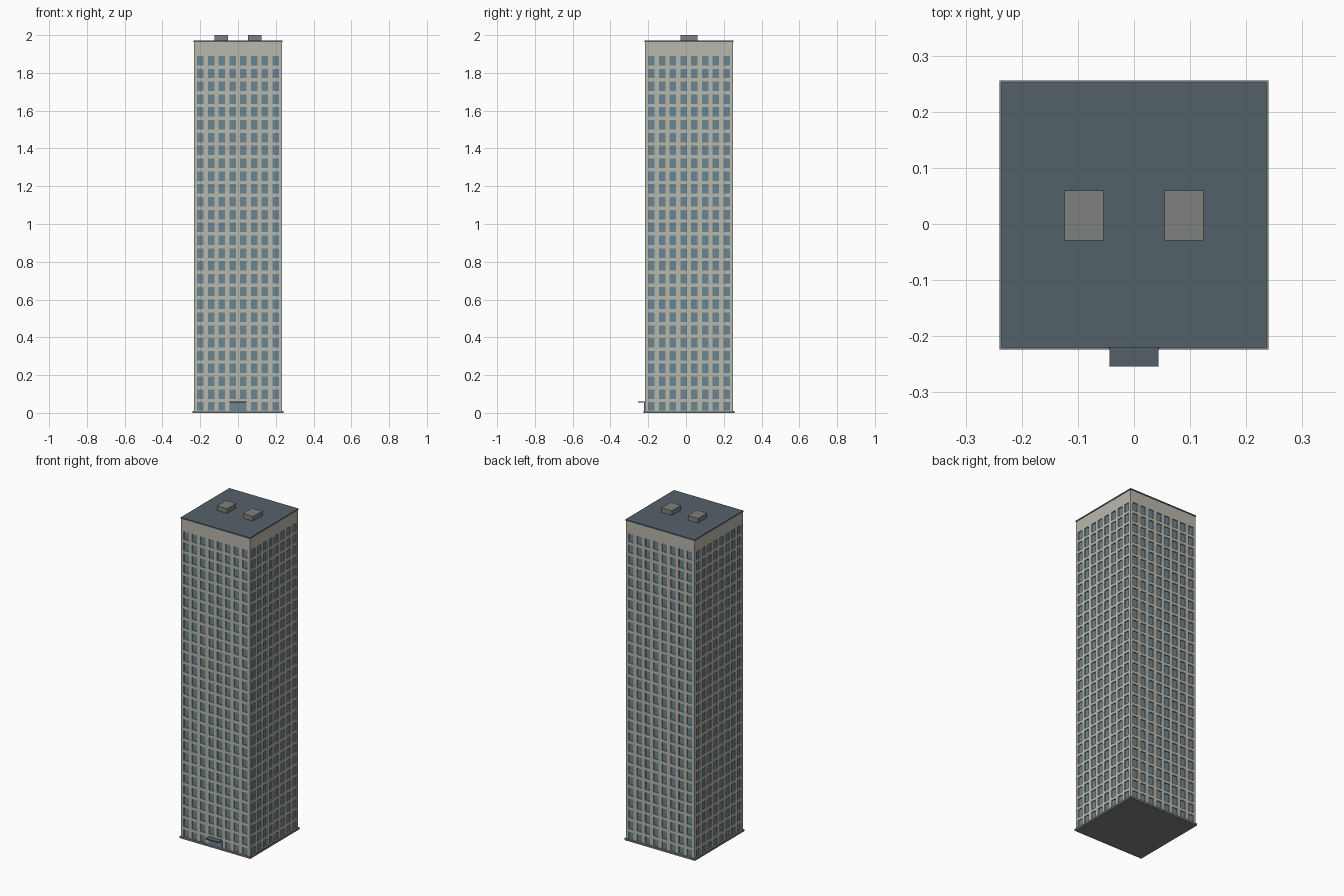
import bpy, bmesh
from mathutils import Vector

if "Cube" in bpy.data.objects:
    bpy.data.objects.remove(bpy.data.objects["Cube"])


def material(name, rgb):
    m = bpy.data.materials.new(name)
    lin = [(c / 255 / 12.92) if c < 11 else ((c / 255 + 0.055) / 1.055) ** 2.4 for c in rgb]
    m.diffuse_color = (*lin, 1)
    m.use_nodes = True
    m.node_tree.nodes["Principled BSDF"].inputs["Base Color"].default_value = m.diffuse_color
    return m


WALL = material("warm grey wall", (186, 184, 172))
GLASS = material("blue window glass", (106, 134, 147))
ROOF = material("dark slate roof", (84, 97, 105))
GREY = material("mid grey concrete", (126, 129, 126))


def box(name, x, y, z, mat):
    """Box from (min, max) ranges."""
    bm = bmesh.new()
    bmesh.ops.create_cube(bm, size=1)
    for v in bm.verts:
        v.co = [r[0] if c < 0 else r[1] for c, r in zip(v.co, (x, y, z))]
    me = bpy.data.meshes.new(name)
    bm.to_mesh(me)
    bm.free()
    me.materials.append(mat)
    ob = bpy.data.objects.new(name, me)
    bpy.context.collection.objects.link(ob)
    return ob


# Tower dimensions
HALF = 0.234
CY = 0.016                       # tower centre in y
BASE, TOP = 0.010, 1.966
ROWS, COLS = 28, 8
FLOOR, WIN_H, WIN_W, BAY = 0.0679, 0.050, 0.0345, 0.0570
FIRST = 0.0065                   # bottom of the lowest window row

# Cut lines: odd intervals are windows, even ones are wall
us = [-HALF]
for i in range(COLS):
    c = (i - (COLS - 1) / 2) * BAY
    us += [c - WIN_W / 2, c + WIN_W / 2]
us.append(HALF)
zs = [BASE]
for r in range(ROWS):
    z = FIRST + r * FLOOR
    zs += [max(z, BASE + 0.003), z + WIN_H]
zs.append(TOP)

# Tower walls: four gridded facades with recessed glass
bm = bmesh.new()
windows = []
sides = [((1, 0), (0, -1)), ((0, 1), (1, 0)), ((-1, 0), (0, 1)), ((0, -1), (-1, 0))]
for along, out in sides:
    a = Vector((*along, 0))
    o = Vector((*out, 0)) * HALF + Vector((0, CY, 0))
    grid = [[bm.verts.new(o + a * u + Vector((0, 0, z))) for u in us] for z in zs]
    for j in range(len(zs) - 1):
        for i in range(len(us) - 1):
            f = bm.faces.new((grid[j][i], grid[j][i + 1], grid[j + 1][i + 1], grid[j + 1][i]))
            if i % 2 and j % 2:
                windows.append(f)
bm.normal_update()
bmesh.ops.inset_individual(bm, faces=windows, thickness=0, depth=-0.006, use_even_offset=False)
for f in windows:
    f.material_index = 1
bmesh.ops.remove_doubles(bm, verts=bm.verts[:], dist=0.00005)
me = bpy.data.meshes.new("tower_walls")
bm.to_mesh(me)
bm.free()
me.materials.append(WALL)
me.materials.append(GLASS)
bpy.context.collection.objects.link(bpy.data.objects.new("tower_walls", me))

# Base plinth and roof slab
box("base_plinth", (-0.240, 0.240), (CY - 0.240, CY + 0.240), (0, 0.011), GREY)
box("roof_slab", (-0.236, 0.236), (CY - 0.236, CY + 0.236), (1.964, 1.972), ROOF)

# Rooftop units
for side, name in ((-1, "left"), (1, "right")):
    x = sorted((side * 0.054, side * 0.124))
    box("roof_unit_" + name, x, (-0.029, 0.060), (1.970, 2.0), GREY)

# Entrance door and canopy
box("entrance_door", (-0.045, 0.045), (-0.222, -0.2145), (0.011, 0.057), GLASS)
box("entrance_canopy", (-0.044, 0.044), (-0.254, -0.217), (0.056, 0.061), ROOF)
